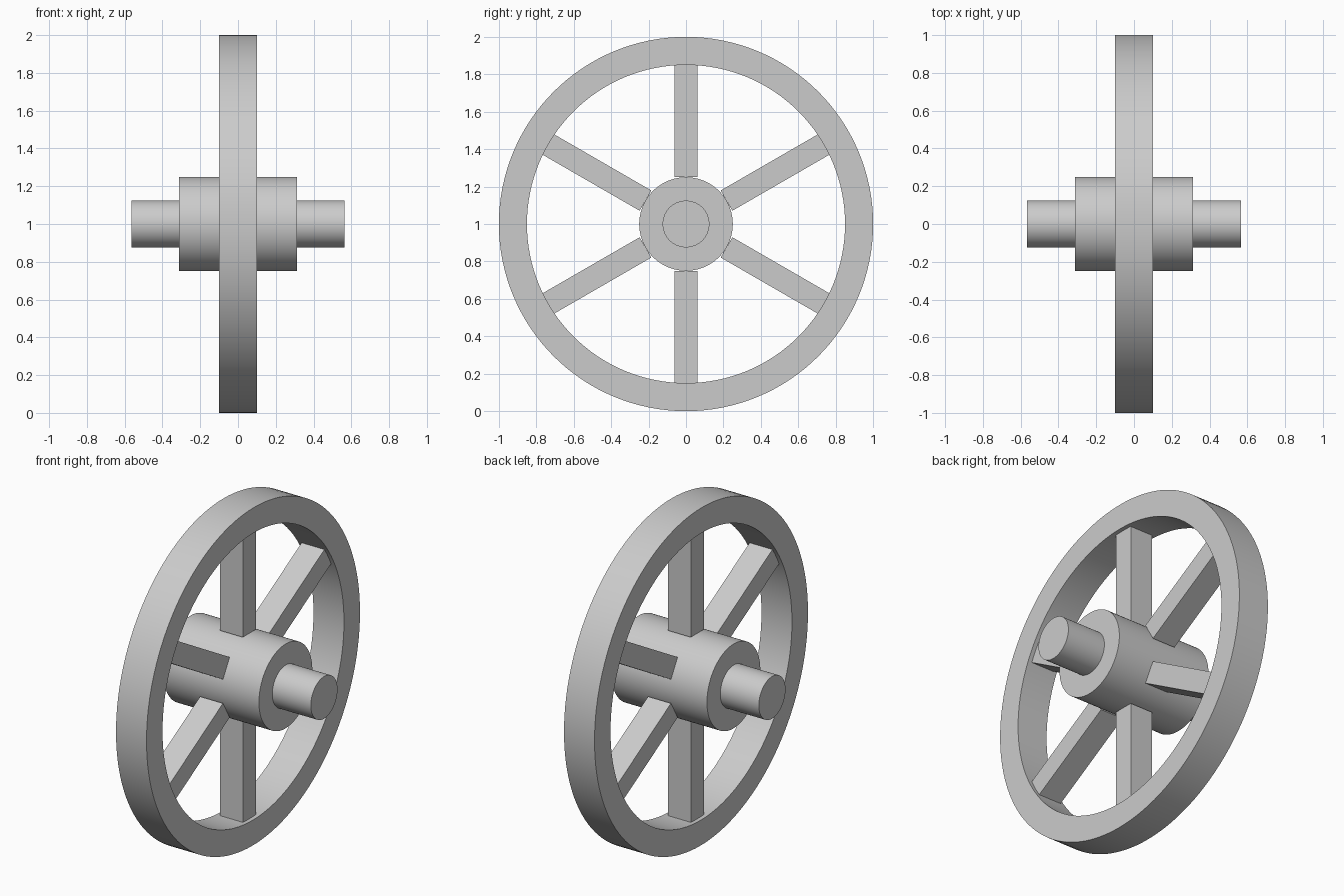
import bpy
import bmesh
from math import pi, cos, sin, radians
from mathutils import Matrix

cube = bpy.data.objects.get("Cube")
if cube:
    bpy.data.objects.remove(cube, do_unlink=True)

SIDES = 128
CENTRE = Matrix.Translation((0, 0, 1))

grey = bpy.data.materials.new("plain grey")
grey.use_nodes = True
colour = (0.6, 0.6, 0.6, 1)
grey.diffuse_color = colour
grey.node_tree.nodes["Principled BSDF"].inputs["Base Color"].default_value = colour


def finish(name, bm, smooth=True):
    """Turn a bmesh built around the axle into a named object."""
    bmesh.ops.recalc_face_normals(bm, faces=bm.faces)
    bm.transform(CENTRE)
    mesh = bpy.data.meshes.new(name)
    bm.to_mesh(mesh)
    bm.free()
    mesh.materials.append(grey)
    obj = bpy.data.objects.new(name, mesh)
    bpy.context.collection.objects.link(obj)
    if smooth:
        bpy.ops.object.select_all(action="DESELECT")
        obj.select_set(True)
        bpy.context.view_layer.objects.active = obj
        bpy.ops.object.shade_smooth_by_angle(angle=radians(30))
    return obj


def cylinder(name, radius, length):
    """Solid cylinder lying along x."""
    bm = bmesh.new()
    bmesh.ops.create_cone(bm, cap_ends=True, segments=SIDES, radius1=radius,
                          radius2=radius, depth=length,
                          matrix=Matrix.Rotation(pi / 2, 4, "Y"))
    return finish(name, bm)


def ring(name, outer, inner, width):
    """Rectangular section swept round the x axis."""
    bm = bmesh.new()
    section = [(-1, outer), (1, outer), (1, inner), (-1, inner)]
    loops = []
    for i in range(SIDES):
        a = 2 * pi * i / SIDES
        loops.append([bm.verts.new((s * width / 2, r * sin(a), r * cos(a)))
                      for s, r in section])
    for i, here in enumerate(loops):
        there = loops[(i + 1) % SIDES]
        for j in range(4):
            k = (j + 1) % 4
            bm.faces.new((here[j], here[k], there[k], there[j]))
    return finish(name, bm)


def spoke(name, angle, start, end, depth, width):
    """Square-ended bar reaching from hub to rim."""
    bm = bmesh.new()
    place = (Matrix.Rotation(angle, 4, "X")
             @ Matrix.Translation((0, 0, (start + end) / 2))
             @ Matrix.Diagonal((depth, width, end - start, 1)))
    bmesh.ops.create_cube(bm, size=1, matrix=place)
    return finish(name, bm, smooth=False)


# Rim, hub and axle share one axis
ring("rim", 1.0, 0.85, 0.2)
cylinder("hub", 0.25, 0.625)
cylinder("axle", 0.125, 1.13)

# Six evenly spaced spokes
for n in range(6):
    spoke(f"spoke_{n + 1}", n * pi / 3, 0.25, 0.85, 0.15, 0.125)
